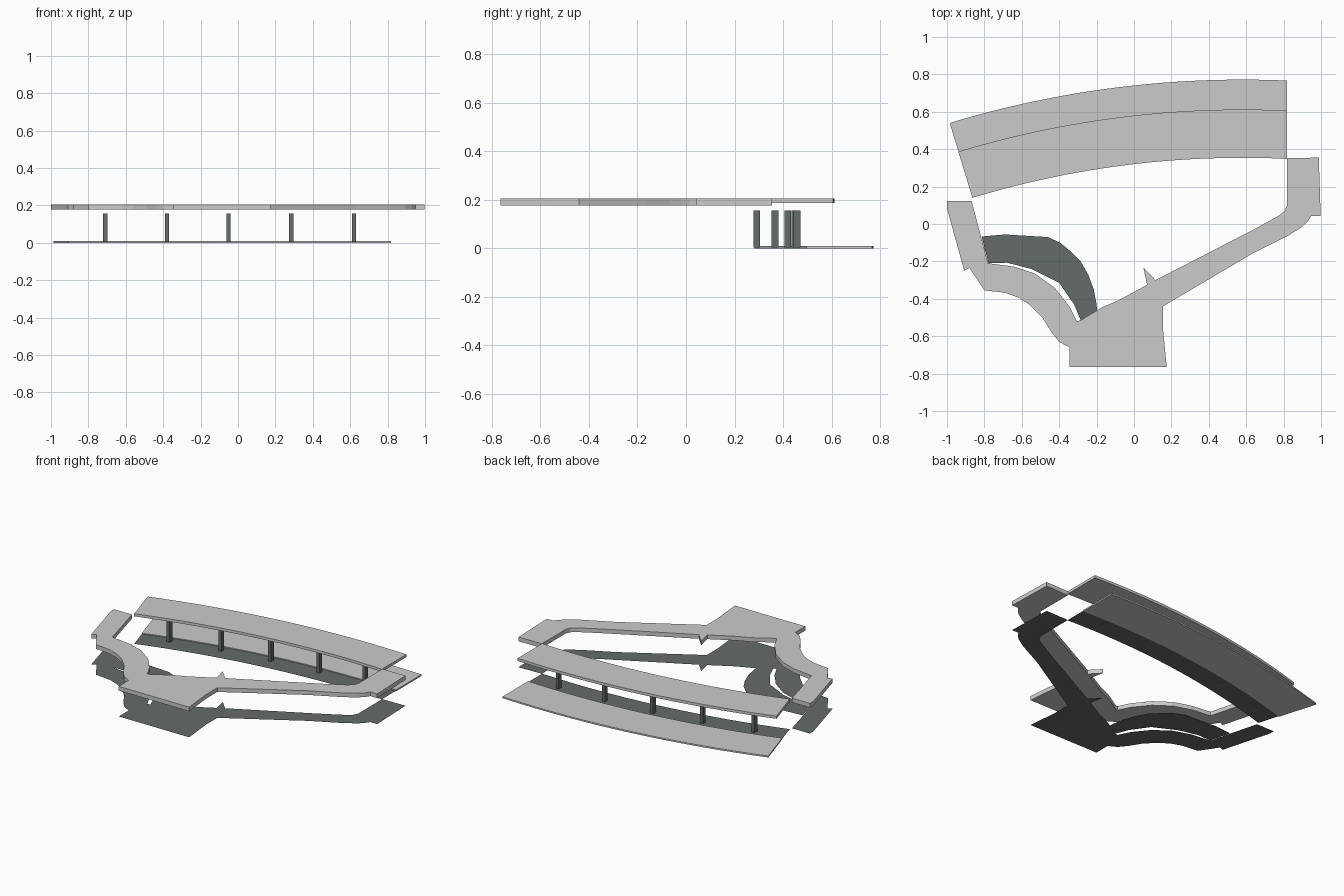
import bpy, bmesh, math

if "Cube" in bpy.data.objects:
    bpy.data.objects.remove(bpy.data.objects["Cube"])

CX, CY = 0.58, -4.628          # centre of the long curved decks
LEFT = -math.radians(16.85)

dark = bpy.data.materials.new("dark_grey")
dark.diffuse_color = (0.13, 0.145, 0.145, 1)
dark.use_nodes = True
dark.node_tree.nodes["Principled BSDF"].inputs["Base Color"].default_value = dark.diffuse_color


def plate(name, outlines, z0, z1=None, mat=None):
    """Flat outlines at z0, extruded up to z1 when given."""
    bm = bmesh.new()
    for pts in outlines:
        face = bm.faces.new([bm.verts.new((x, y, z0)) for x, y in pts])
        face.normal_update()
        if face.normal.z < 0:
            face.normal_flip()
    if z1 is not None:
        ext = bmesh.ops.extrude_face_region(bm, geom=bm.faces[:])
        for v in ext["geom"]:
            if isinstance(v, bmesh.types.BMVert):
                v.co.z = z1
        bmesh.ops.recalc_face_normals(bm, faces=bm.faces[:])
    bmesh.ops.triangulate(bm, faces=[f for f in bm.faces if len(f.verts) > 4])
    me = bpy.data.meshes.new(name)
    bm.to_mesh(me)
    bm.free()
    ob = bpy.data.objects.new(name, me)
    bpy.context.collection.objects.link(ob)
    if mat:
        me.materials.append(mat)
    return ob


def arc(r, n=24):
    a1 = math.asin((0.818 - CX) / r)
    angles = [LEFT + (a1 - LEFT) * i / n for i in range(n + 1)]
    return [(CX + r * math.sin(a), CY + r * math.cos(a)) for a in angles]


def band(r_in, r_out):
    return arc(r_out) + arc(r_in)[::-1]


# Outline of the main walkway, counter-clockwise from its left end
walkway = [
    (-1.0, 0.122), (-1.0, 0.085), (-0.908, -0.25), (-0.88, -0.235), (-0.80, -0.355),
    (-0.69, -0.367), (-0.62, -0.392), (-0.56, -0.43), (-0.49, -0.50), (-0.44, -0.58),
    (-0.40, -0.63), (-0.345, -0.66), (-0.345, -0.765), (0.175, -0.765), (0.155, -0.56),
    (0.155, -0.44), (0.63, -0.16), (0.82, -0.065), (0.895, -0.018), (0.93, 0.015),
    (0.948, 0.042), (0.998, 0.042), (0.988, 0.355), (0.818, 0.352), (0.818, 0.10),
    (0.805, 0.07), (0.775, 0.045), (0.645, -0.027), (0.115, -0.30), (0.05, -0.232),
    (0.07, -0.325), (-0.08, -0.407), (-0.17, -0.445), (-0.285, -0.515), (-0.305, -0.52),
    (-0.345, -0.44), (-0.425, -0.34), (-0.53, -0.265), (-0.64, -0.228), (-0.78, -0.21),
    (-0.868, 0.122)]

# Second, inner bend that only exists on the ground sheet
inner_bend = [
    (-0.815, -0.067), (-0.69, -0.056), (-0.46, -0.07), (-0.395, -0.10), (-0.34, -0.145),
    (-0.285, -0.20), (-0.245, -0.27), (-0.215, -0.35), (-0.20, -0.43), (-0.197, -0.465),
    (-0.285, -0.515), (-0.32, -0.43), (-0.40, -0.315), (-0.55, -0.24), (-0.68, -0.207),
    (-0.778, -0.21)]

# Raised walkway and the dark ground sheet below it
plate("raised_walkway", [walkway], 0.177, 0.205)
plate("ground_sheet", [walkway, inner_bend, band(4.982, 5.13)], 0.004, mat=dark)

# Long curved decks
plate("lower_deck", [band(5.13, 5.40)], 0.0, 0.010)
plate("upper_deck", [band(4.982, 5.24)], 0.187, 0.205)

# Row of columns between the decks
for i, x in enumerate((-0.71, -0.38, -0.05, 0.285, 0.62)):
    y = CY + math.sqrt(5.086 ** 2 - (x - CX) ** 2)
    w, d = 0.011, 0.014
    plate(f"column_{i + 1}",
          [[(x - w, y - d), (x + w, y - d), (x + w, y + d), (x - w, y + d)]],
          0.003, 0.156, dark)
